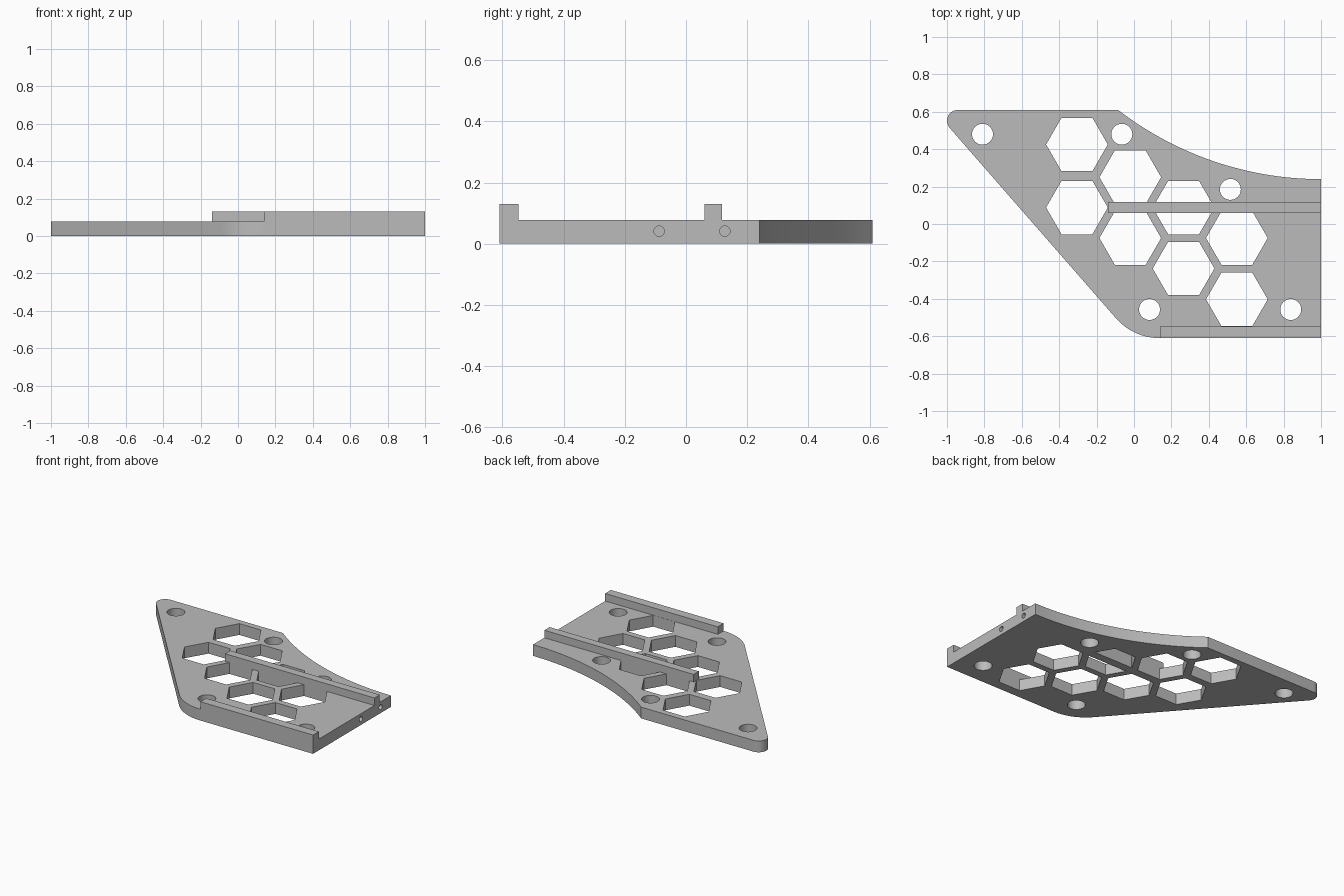
import bpy, bmesh
from math import sin, cos, pi, radians, sqrt, atan2

cube = bpy.data.objects.get("Cube")
if cube:
    bpy.data.objects.remove(cube, do_unlink=True)

PLATE_H, RIB_H = 0.078, 0.13

grey = bpy.data.materials.new("plain_grey")
grey.use_nodes = True
grey.diffuse_color = (0.5, 0.5, 0.5, 1)
grey.node_tree.nodes["Principled BSDF"].inputs["Base Color"].default_value = (0.5, 0.5, 0.5, 1)


def prism(name, outline, z0, z1):
    """Extrude a flat outline from z0 to z1."""
    bm = bmesh.new()
    base = bm.faces.new([bm.verts.new((x, y, z0)) for x, y in outline])
    top = bmesh.ops.extrude_face_region(bm, geom=[base])["geom"]
    bmesh.ops.translate(bm, vec=(0, 0, z1 - z0),
                        verts=[v for v in top if isinstance(v, bmesh.types.BMVert)])
    bmesh.ops.recalc_face_normals(bm, faces=bm.faces)
    mesh = bpy.data.meshes.new(name)
    bm.to_mesh(mesh)
    bm.free()
    mesh.materials.append(grey)
    obj = bpy.data.objects.new(name, mesh)
    bpy.context.collection.objects.link(obj)
    return obj


def arc(cx, cy, r, a0, a1, n):
    return [(cx + r * cos(a0 + (a1 - a0) * i / n), cy + r * sin(a0 + (a1 - a0) * i / n))
            for i in range(n + 1)]


def ring(cx, cy, r, n):
    return arc(cx, cy, r, 0, 2 * pi, n)[:-1]


def box(x0, x1, y0, y1):
    return [(x0, y0), (x1, y0), (x1, y1), (x0, y1)]


def combine(target, tool, operation):
    """Apply a boolean and discard the tool."""
    tool.hide_render = True
    mod = target.modifiers.new("cut", "BOOLEAN")
    mod.operation, mod.solver, mod.object = operation, "EXACT", tool
    bpy.ops.object.select_all(action="DESELECT")
    bpy.context.view_layer.objects.active = target
    target.select_set(True)
    bpy.ops.object.modifier_apply(modifier=mod.name)
    bpy.data.objects.remove(tool, do_unlink=True)


# Plate outline: rounded tip, slanted side, rounded front corner, scooped back
slant = radians(48.8)
sweep_r = 1.776
end = atan2(0.61 - 0.24 - sweep_r, -1.085)
outline = arc(-0.942, 0.552, 0.058, pi / 2, 3 * pi / 2 - slant + 0, 12)
outline += arc(0.137, -0.30, 0.31, 3 * pi / 2 - slant, 3 * pi / 2, 16)
outline += [(1, -0.61)]
outline += arc(1, 0.24 + sweep_r, sweep_r, -pi / 2, end, 28)
plate = prism("bracket_plate", outline, 0, PLATE_H)

# Honeycomb windows
columns = {-0.305: (0.425, 0.088), -0.02: (0.25, -0.075),
           0.265: (0.088, -0.238), 0.55: (-0.075, -0.403)}
for x, rows in columns.items():
    for y in rows:
        combine(plate, prism("window_cutter", ring(x, y, 0.165, 6), -0.1, 0.3), "DIFFERENCE")

# Bolt holes
for x, y in ((-0.81, 0.48), (-0.065, 0.48), (0.515, 0.185), (0.083, -0.457), (0.838, -0.457)):
    combine(plate, prism("bolt_cutter", ring(x, y, 0.056, 32), -0.1, 0.3), "DIFFERENCE")

# Raised ribs
combine(plate, prism("middle_rib", box(-0.14, 1, 0.06, 0.117), 0, RIB_H), "UNION")
combine(plate, prism("front_rib", box(0.14, 1, -0.61, -0.547), 0, RIB_H), "UNION")

# Blind pin holes in the end face
for y in (-0.088, 0.127):
    pin = prism("pin_cutter", ring(0, 0, 0.017, 20), -0.12, 0.12)
    pin.rotation_euler = (0, pi / 2, 0)
    pin.location = (1, y, 0.041)
    bpy.context.view_layer.update()
    combine(plate, pin, "DIFFERENCE")

bpy.ops.object.shade_smooth_by_angle(angle=radians(25))
